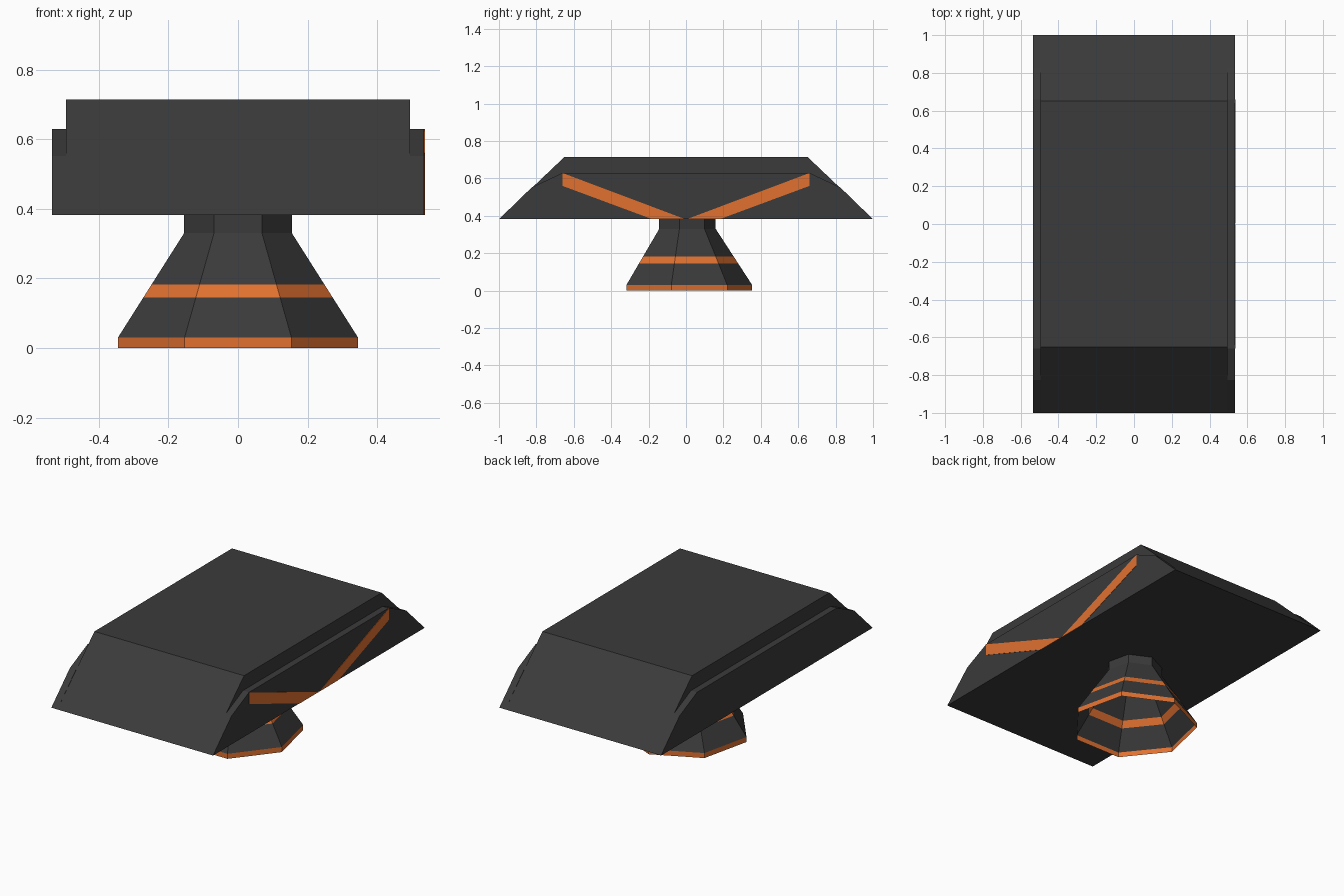
import bpy, bmesh, math

if "Cube" in bpy.data.objects:
    bpy.data.objects.remove(bpy.data.objects["Cube"])

def material(name, color):
    m = bpy.data.materials.new(name)
    m.diffuse_color = (*color, 1)
    m.use_nodes = True
    m.node_tree.nodes["Principled BSDF"].inputs["Base Color"].default_value = m.diffuse_color
    return m

GREY = material("dark_grey", (0.043, 0.043, 0.043))
ORANGE = material("orange", (0.75, 0.165, 0.03))

def finish(name, bm, *mats):
    bmesh.ops.recalc_face_normals(bm, faces=bm.faces[:])
    me = bpy.data.meshes.new(name)
    bm.to_mesh(me)
    bm.free()
    for m in mats:
        me.materials.append(m)
    ob = bpy.data.objects.new(name, me)
    bpy.context.collection.objects.link(ob)
    return ob

def prism(name, profile, x0, x1, mat):
    """Extrude a (y, z) profile from x0 to x1."""
    bm = bmesh.new()
    face = bm.faces.new([bm.verts.new((x0, y, z)) for y, z in profile])
    out = bmesh.ops.extrude_face_region(bm, geom=[face], use_keep_orig=True)
    moved = [v for v in out["geom"] if isinstance(v, bmesh.types.BMVert)]
    bmesh.ops.translate(bm, verts=moved, vec=(x1 - x0, 0, 0))
    return finish(name, bm, mat)

BASE = 0.382

# Main slab with sloped front and back
prism("slab", [(-1, BASE), (1, BASE), (0.65, 0.715), (-0.65, 0.715)], -0.495, 0.495, GREY)

# Lower cheek panels on both sides
half = [(1, BASE), (0.825, 0.552), (0.66, 0.63)]
cheek = half + [(-y, z) for y, z in reversed(half)]
for name, s in (("right_cheek", 1), ("left_cheek", -1)):
    prism(name, cheek, s * 0.495, s * 0.535, GREY)

# Painted chevron stripes, on the right side only
for name, s in (("front_stripe", -1), ("back_stripe", 1)):
    prism(name, [(s * y, z) for y, z in
                 [(0.003, BASE), (0.18, BASE), (0.66, 0.56), (0.66, 0.629)]],
          0.534, 0.537, ORANGE)

# Seven-sided pedestal, open underneath, with orange bands
def cone_r(z):
    return 0.354 + (0.159 - 0.354) * (z - 0.03) / 0.30

rings = [(0, 0.354), (0.03, 0.354), (0.145, cone_r(0.145)), (0.182, cone_r(0.182)),
         (0.33, 0.159), (BASE, 0.159)]
bm = bmesh.new()
N = 7
loops = [[bm.verts.new((r * math.sin(2 * math.pi * i / N), r * math.cos(2 * math.pi * i / N), z))
          for i in range(N)] for z, r in rings]
for k in range(len(loops) - 1):
    a, b = loops[k], loops[k + 1]
    for i in range(N):
        j = (i + 1) % N
        f = bm.faces.new((a[j], a[i], b[i], b[j]))
        f.material_index = 1 if k in (0, 2) else 0
finish("pedestal", bm, GREY, ORANGE)
